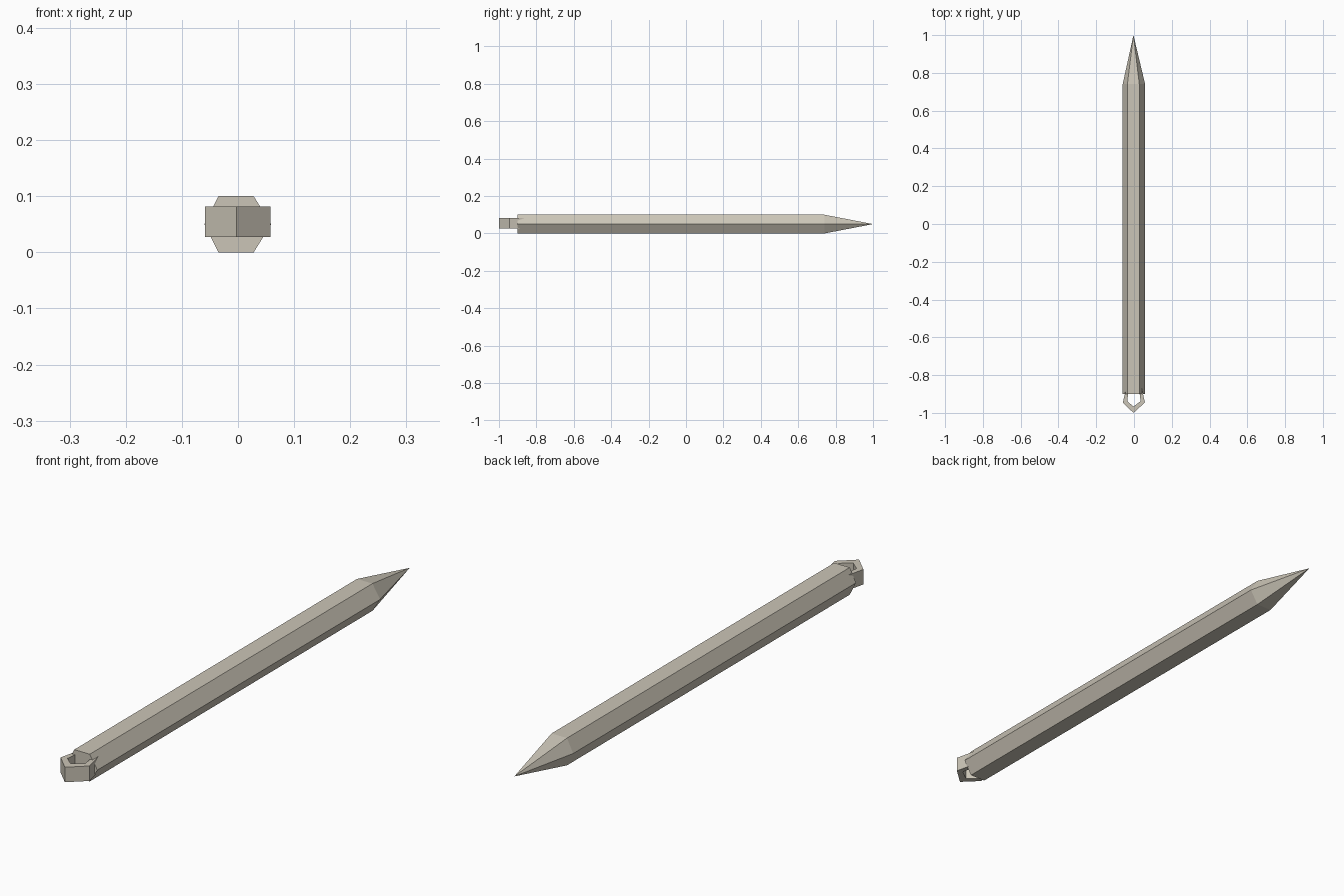
import bpy
import bmesh

cube = bpy.data.objects.get("Cube")
if cube:
    bpy.data.objects.remove(cube, do_unlink=True)

stone = bpy.data.materials.new("warm_grey")
stone.use_nodes = True
colour = (0.60, 0.56, 0.475, 1)
stone.diffuse_color = colour
stone.node_tree.nodes["Principled BSDF"].inputs["Base Color"].default_value = colour


def finish(bm, name):
    bmesh.ops.recalc_face_normals(bm, faces=bm.faces)
    mesh = bpy.data.meshes.new(name)
    bm.to_mesh(mesh)
    bm.free()
    mesh.materials.append(stone)
    obj = bpy.data.objects.new(name, mesh)
    bpy.context.collection.objects.link(obj)
    return obj


def bridge(bm, a, b):
    for i in range(len(a)):
        j = (i + 1) % len(a)
        bm.faces.new((a[i], a[j], b[j], b[i]))


# Six-sided shaft tapering to a point at the back
section = [(-0.06, 0.05), (-0.035, 0.1), (0.028, 0.1),
           (0.059, 0.05), (0.028, 0), (-0.035, 0)]
bm = bmesh.new()
front, shoulder = [[bm.verts.new((x, y, z)) for x, z in section]
                   for y in (-0.9, 0.74)]
bm.faces.new(front)
bridge(bm, front, shoulder)
tip = bm.verts.new((-0.003, 1, 0.05))
for i in range(6):
    bm.faces.new((shoulder[i], shoulder[(i + 1) % 6], tip))
finish(bm, "pointed_shaft")

# Angular loop at the front, its rear ends sunk into the shaft
outer = [(-0.003, -1), (0.058, -0.945), (0.036, -0.85), (-0.037, -0.85), (-0.059, -0.945)]
inner = [(-0.003, -0.966), (0.035, -0.938), (0.026, -0.87), (-0.027, -0.87), (-0.036, -0.938)]
bm = bmesh.new()
rings = [[bm.verts.new((x, y, z)) for x, y in points]
         for points, z in ((outer, 0.027), (outer, 0.082), (inner, 0.082), (inner, 0.027))]
for i in range(4):
    bridge(bm, rings[i], rings[(i + 1) % 4])
finish(bm, "front_loop")
